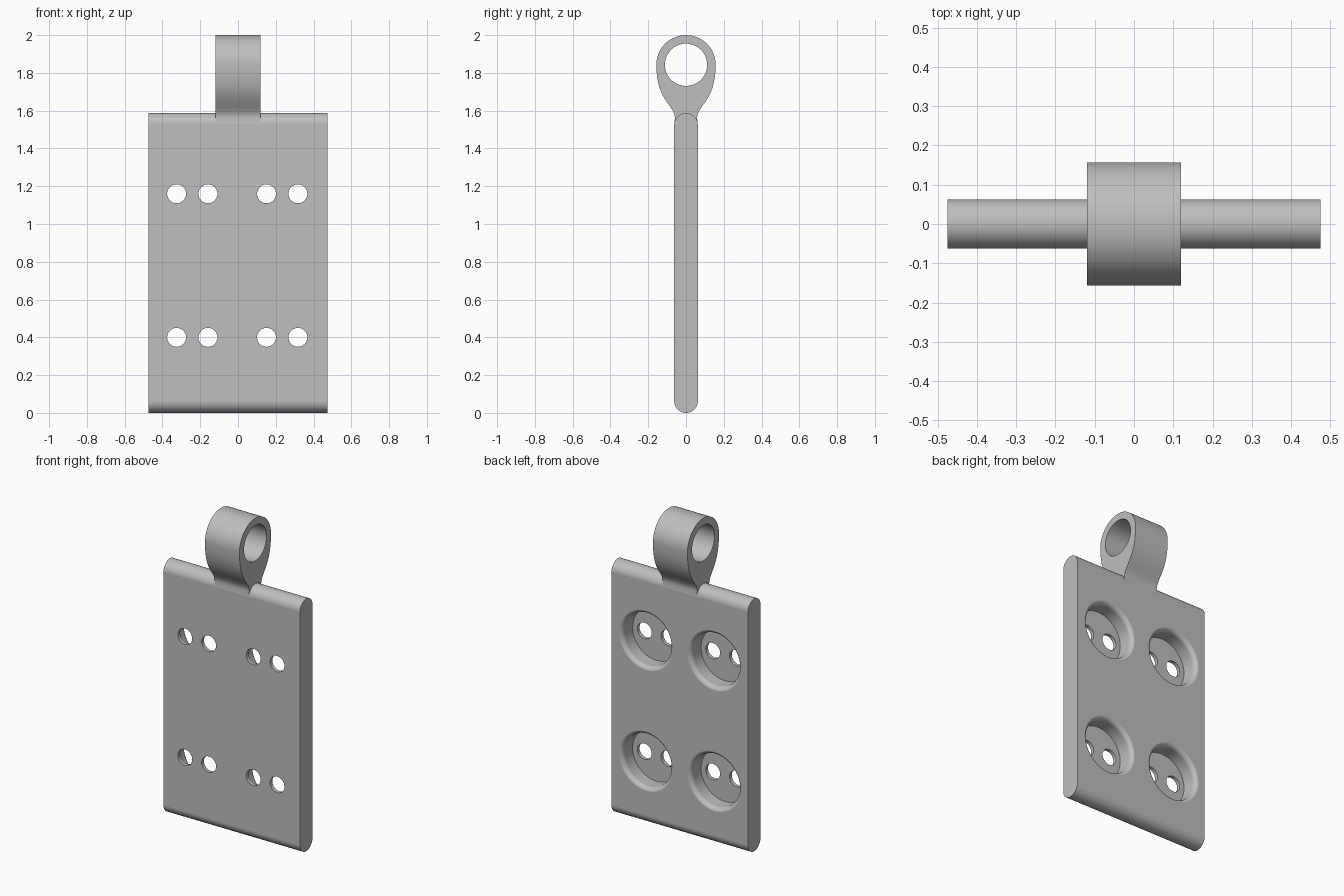
import bpy, bmesh
from math import sin, cos, pi, radians
from mathutils import Matrix, Vector

if "Cube" in bpy.data.objects:
    bpy.data.objects.remove(bpy.data.objects["Cube"], do_unlink=True)

HALF_T = 0.0625      # half thickness of the plate
HALF_W = 0.475
TOP = 1.588
EYE_Z, EYE_R, BORE_R = 1.843, 0.157, 0.112

grey = bpy.data.materials.new("plain_grey")
grey.use_nodes = True
colour = (0.52, 0.52, 0.52, 1)
grey.diffuse_color = colour
grey.node_tree.nodes["Principled BSDF"].inputs["Base Color"].default_value = colour


def make_object(name, bm):
    bmesh.ops.recalc_face_normals(bm, faces=bm.faces)
    mesh = bpy.data.meshes.new(name)
    bm.to_mesh(mesh)
    bm.free()
    mesh.materials.append(grey)
    obj = bpy.data.objects.new(name, mesh)
    bpy.context.collection.objects.link(obj)
    return obj


def arc(cy, cz, r, a0, a1, n):
    """Points on an arc in the y-z plane, angles in degrees from +y."""
    angles = [radians(a0 + (a1 - a0) * i / n) for i in range(n + 1)]
    return [(cy + r * cos(a), cz + r * sin(a)) for a in angles]


def extrude_x(name, profile, half):
    """Prism along x from a closed y-z profile."""
    bm = bmesh.new()
    face = bm.faces.new([bm.verts.new((-half, y, z)) for y, z in profile])
    new = bmesh.ops.extrude_face_region(bm, geom=[face])["geom"]
    verts = [v for v in new if isinstance(v, bmesh.types.BMVert)]
    bmesh.ops.translate(bm, vec=(2 * half, 0, 0), verts=verts)
    return make_object(name, bm)


def turned(bm, profile, x, z, n):
    """Add a solid turned about a y-directed axis from (radius, y) points."""
    rings = [[bm.verts.new((x + r * cos(2 * pi * i / n), y, z + r * sin(2 * pi * i / n)))
              for i in range(n)] for r, y in profile]
    for a, b in zip(rings, rings[1:]):
        for i in range(n):
            j = (i + 1) % n
            bm.faces.new((a[i], a[j], b[j], b[i]))
    bm.faces.new(rings[0])
    bm.faces.new(rings[-1])


def cut(obj, cutter):
    mod = obj.modifiers.new("cut", "BOOLEAN")
    mod.operation = "DIFFERENCE"
    mod.solver = "EXACT"
    mod.object = cutter
    select(obj)
    bpy.ops.object.modifier_apply(modifier=mod.name)
    bpy.data.objects.remove(cutter, do_unlink=True)


def select(obj):
    bpy.ops.object.select_all(action="DESELECT")
    obj.select_set(True)
    bpy.context.view_layer.objects.active = obj


def finish(obj):
    select(obj)
    bpy.ops.object.shade_smooth_by_angle(angle=radians(35))
    normals = obj.modifiers.new("even_normals", "WEIGHTED_NORMAL")
    normals.keep_sharp = True


# Plate with rounded top and bottom edges
profile = arc(0, TOP - HALF_T, HALF_T, 0, 180, 20) + arc(0, HALF_T, HALF_T, 180, 360, 20)
plate = extrude_x("plate", profile, HALF_W)

# Round pockets in the back, each with a softened rim and two through holes
FLOOR_Y, FLOOR_R, FILLET = -0.04, 0.165, 0.03
pockets, holes = bmesh.new(), bmesh.new()
rim = [(FLOOR_R + FILLET - FILLET * cos(a), HALF_T + 0.001 - FILLET + FILLET * sin(a))
       for a in [pi / 2 * i / 8 for i in range(9)]]
pocket_profile = [(FLOOR_R, FLOOR_Y)] + rim + [(FLOOR_R + FILLET, 0.1)]
for x in (-0.242, 0.234):
    for z in (0.4, 1.16):
        turned(pockets, pocket_profile, x, z, 64)
        for side in (-1, 1):
            turned(holes, [(0.05, -0.1), (0.05, 0.1)], x + side * 0.083, z, 40)
cut(plate, make_object("pocket_cutter", pockets))
cut(plate, make_object("hole_cutter", holes))
finish(plate)

# Eyelet: round head that tapers into a narrow neck on the plate
ease = [(0.156, 1.81), (0.152, 1.77), (0.142, 1.725), (0.126, 1.685), (0.105, 1.65),
        (0.083, 1.62), (0.067, 1.595), (0.06, 1.575), (0.059, 1.56), (0.0615, 1.535)]
outline = arc(0, EYE_Z, EYE_R, 0, 180, 40)
outline += [(-y, z) for y, z in ease] + ease[::-1]
eyelet = extrude_x("eyelet", outline, 0.12)
bore = extrude_x("bore_cutter", arc(0, EYE_Z, BORE_R, 0, 352.5, 47), 0.3)
cut(eyelet, bore)
finish(eyelet)
